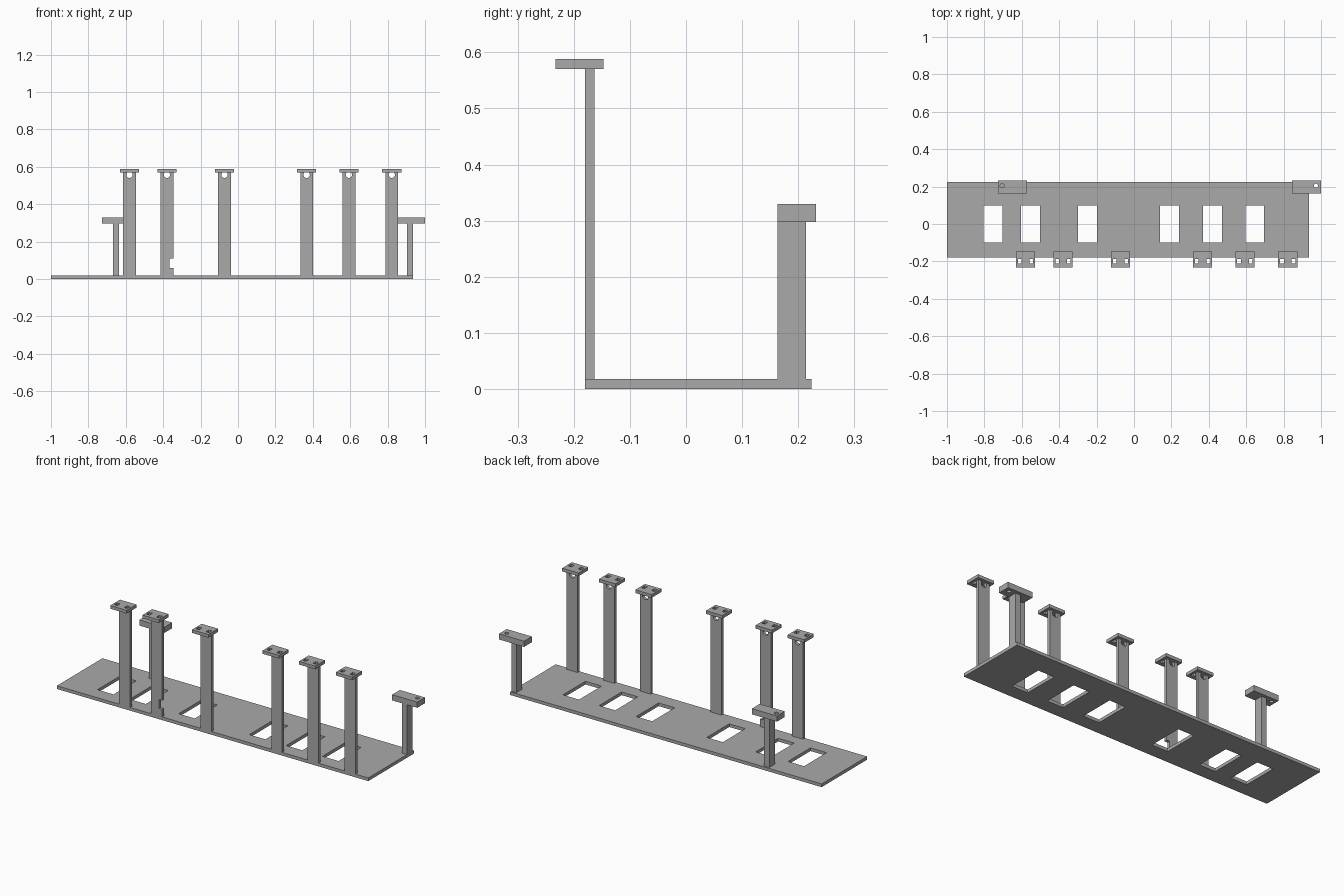
import bpy
import math

cube = bpy.data.objects.get("Cube")
if cube:
    bpy.data.objects.remove(cube, do_unlink=True)

grey = bpy.data.materials.new("plain grey")
grey.use_nodes = True
grey.diffuse_color = (0.4, 0.4, 0.4, 1)
grey.node_tree.nodes["Principled BSDF"].inputs["Base Color"].default_value = (0.4, 0.4, 0.4, 1)


def box(name, x, y, z):
    """Box spanning the given (min, max) ranges."""
    spans = (x, y, z)
    bpy.ops.mesh.primitive_cube_add(size=1, location=[(a + b) / 2 for a, b in spans])
    obj = bpy.context.object
    obj.name = name
    obj.scale = [b - a for a, b in spans]
    bpy.ops.object.transform_apply(location=False, rotation=False, scale=True)
    obj.data.materials.append(grey)
    return obj


def rod(name, centre, radius, depth, tilt=0):
    bpy.ops.mesh.primitive_cylinder_add(vertices=24, radius=radius, depth=depth,
                                        location=centre, rotation=(tilt, 0, 0))
    obj = bpy.context.object
    obj.name = name
    obj.data.materials.append(grey)
    return obj


def cut(obj, cutters):
    """Subtract the cutters from the part, then discard them."""
    for cutter in cutters:
        cutter.hide_render = True
        mod = obj.modifiers.new("cut", 'BOOLEAN')
        mod.operation = 'DIFFERENCE'
        mod.solver = 'EXACT'
        mod.object = cutter
        bpy.context.view_layer.objects.active = obj
        bpy.ops.object.modifier_apply(modifier=mod.name)
        bpy.data.objects.remove(cutter, do_unlink=True)


THICK = 0.018
CAP_BOTTOM, CAP_TOP = 0.57, 0.588

# Base plate with its row of rectangular windows
base = box("base_plate", (-1, 0.936), (-0.18, 0.224), (0, THICK))
cut(base, [box("window_cutter", (x - 0.05, x + 0.05), (-0.1, 0.1), (-0.1, 0.1))
           for x in (-0.754, -0.553, -0.249, 0.19, 0.42, 0.645)])

# Tall front posts, each with a round hole under a flat cap with two slots
for i, x in enumerate((-0.58, -0.38, -0.072, 0.367, 0.593, 0.822), 1):
    post = box(f"front_post_{i}", (x - 0.034, x + 0.034), (-0.18, -0.163), (THICK, CAP_BOTTOM))
    cutters = [rod("hole_cutter", (x, -0.17, 0.557), 0.017, 0.1, math.pi / 2)]
    if i == 2:
        cutters.append(box("notch_cutter", (x + 0.015, x + 0.1), (-0.3, -0.1), (0.06, 0.11)))
    cut(post, cutters)

    cap = box(f"front_cap_{i}", (x - 0.051, x + 0.051), (-0.233, -0.147), (CAP_BOTTOM, CAP_TOP))
    cut(cap, [box("slot_cutter", (x + s - 0.01, x + s + 0.01), (-0.212, -0.187), (0.5, 0.7))
              for s in (-0.031, 0.031)])

# Short back posts carrying thick bars with one round hole at the outer end
for side, post_x, bar_x, hole_x in (("right", -0.652, -0.65, -0.705),
                                    ("left", 0.92, 0.922, 0.972)):
    box(f"back_post_{side}", (post_x - 0.016, post_x + 0.016), (0.163, 0.214), (0, 0.298))
    bar = box(f"back_bar_{side}", (bar_x - 0.078, bar_x + 0.078), (0.163, 0.232), (0.298, 0.33))
    cut(bar, [rod("hole_cutter", (hole_x, 0.205, 0.314), 0.011, 0.2)])
